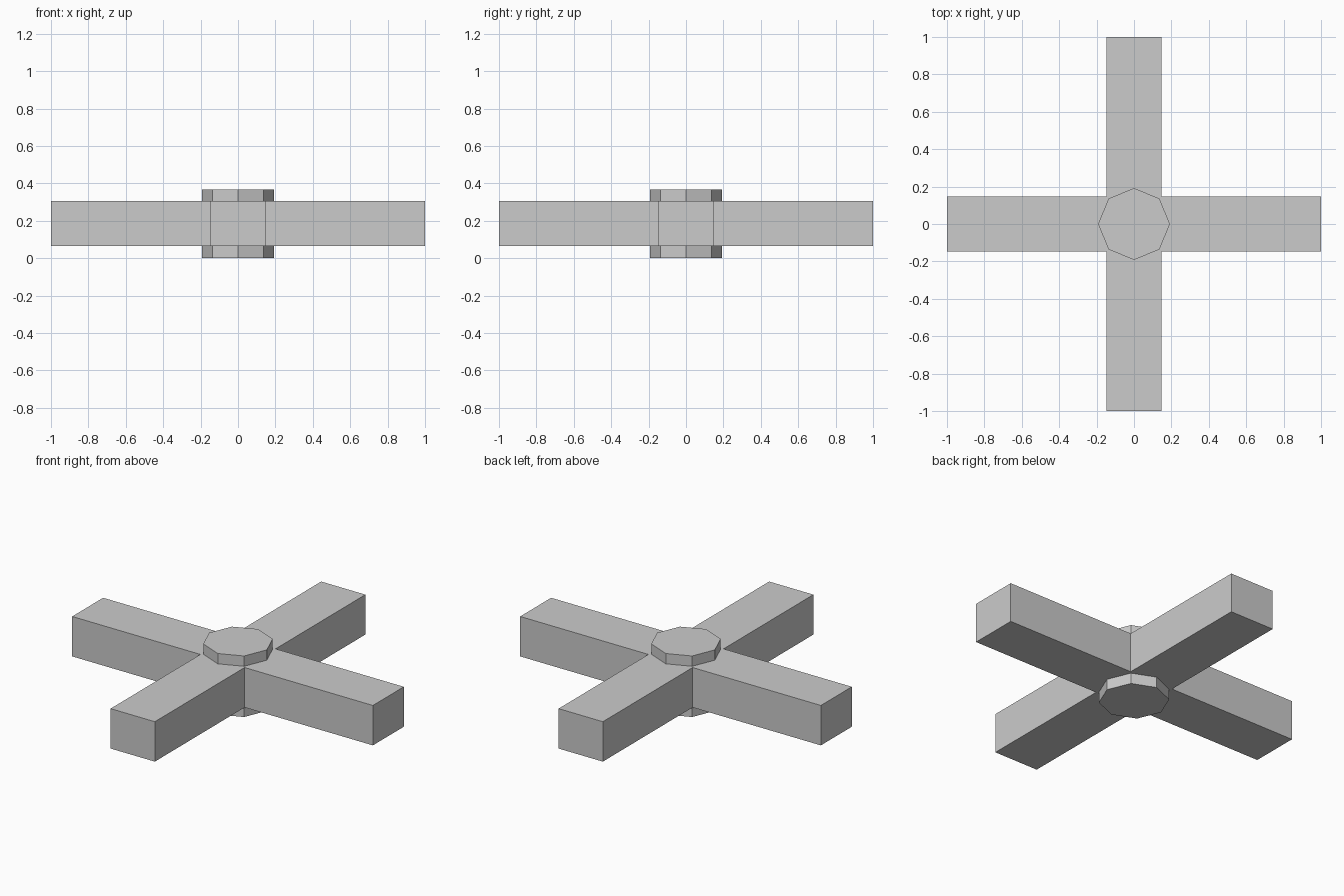
import bpy, bmesh
from math import pi, sin, cos

if "Cube" in bpy.data.objects:
    bpy.data.objects.remove(bpy.data.objects["Cube"])

HALF_W = 0.147       # half width of an arm
REACH = 1.0          # centre to arm tip
HUB_R = 0.192        # hub corner radius


def prism(name, outline, z0, z1):
    """Extrude a flat outline straight up from z0 to z1."""
    bm = bmesh.new()
    base = bm.faces.new([bm.verts.new((x, y, z0)) for x, y in outline])
    top = bmesh.ops.extrude_face_region(bm, geom=[base], use_keep_orig=True)
    verts = [v for v in top["geom"] if isinstance(v, bmesh.types.BMVert)]
    bmesh.ops.translate(bm, verts=verts, vec=(0, 0, z1 - z0))
    bmesh.ops.recalc_face_normals(bm, faces=bm.faces)
    mesh = bpy.data.meshes.new(name)
    bm.to_mesh(mesh)
    bm.free()
    obj = bpy.data.objects.new(name, mesh)
    bpy.context.collection.objects.link(obj)
    return obj


# Four arms as one cross: repeat one arm's three corners at quarter turns
arm = [(REACH, -HALF_W), (REACH, HALF_W), (HALF_W, HALF_W)]
cross = []
for c, s in ((1, 0), (0, 1), (-1, 0), (0, -1)):
    cross += [(x * c - y * s, x * s + y * c) for x, y in arm]
prism("cross_arms", cross, 0.065, 0.305)

# Eight-sided hub passing through the middle
octagon = [(HUB_R * cos(i * pi / 4), HUB_R * sin(i * pi / 4)) for i in range(8)]
prism("centre_hub", octagon, 0.0, 0.367)
